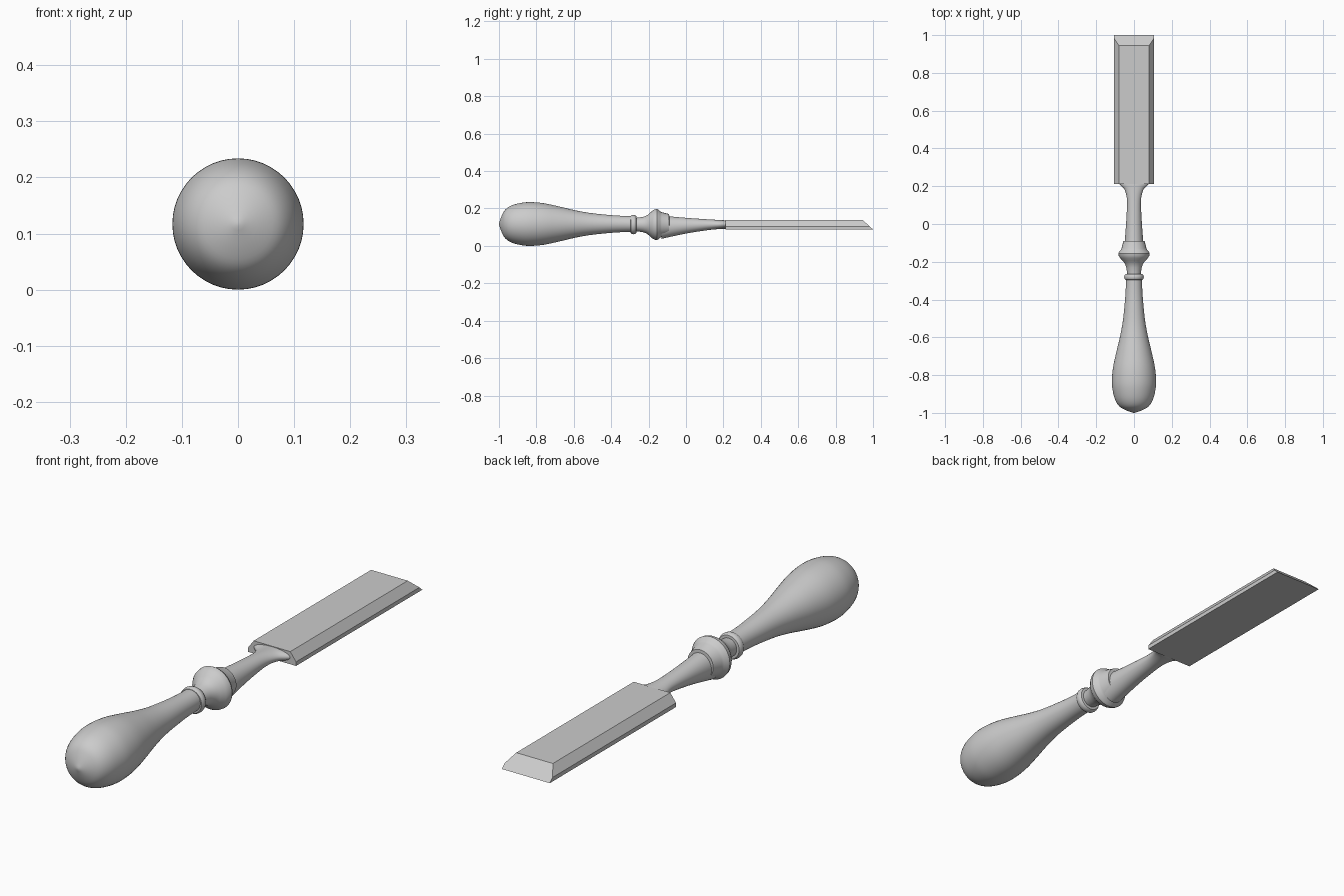
import bpy, math

if "Cube" in bpy.data.objects:
    bpy.data.objects.remove(bpy.data.objects["Cube"])

steel = bpy.data.materials.new("plain grey")
steel.diffuse_color = (0.6, 0.6, 0.6, 1)
steel.use_nodes = True
steel.node_tree.nodes["Principled BSDF"].inputs["Base Color"].default_value = steel.diffuse_color


def make(name, verts, faces, angle=35):
    mesh = bpy.data.meshes.new(name)
    mesh.from_pydata(verts, [], faces)
    mesh.update()
    ob = bpy.data.objects.new(name, mesh)
    bpy.context.collection.objects.link(ob)
    mesh.materials.append(steel)
    bpy.ops.object.select_all(action='DESELECT')
    ob.select_set(True)
    bpy.context.view_layer.objects.active = ob
    bpy.ops.object.mode_set(mode='EDIT')
    bpy.ops.mesh.select_all(action='SELECT')
    bpy.ops.mesh.normals_make_consistent(inside=False)
    bpy.ops.object.mode_set(mode='OBJECT')
    bpy.ops.object.shade_smooth_by_angle(angle=math.radians(angle))
    return ob


def smooth_rows(rows, steps=4):
    # Catmull-Rom interpolation between the given sections
    out = []
    for i in range(len(rows) - 1):
        a, b, c, d = (rows[max(i - 1, 0)], rows[i], rows[i + 1],
                      rows[min(i + 2, len(rows) - 1)])
        for s in range(steps):
            t = s / steps
            out.append(tuple(
                0.5 * (2 * q + (r - p) * t + (2 * p - 5 * q + 4 * r - u) * t * t
                       + (3 * q - p - 3 * r + u) * t ** 3)
                for p, q, r, u in zip(a, b, c, d)))
    return out + [rows[-1]]


def loft(name, rows, n=48, angle=35):
    # elliptical sections along y: (y, half width, top z, bottom z)
    verts, faces = [], []
    for y, w, top, bot in rows:
        for k in range(n):
            a = 2 * math.pi * k / n
            verts.append((w * math.cos(a), y,
                          (top + bot) / 2 + (top - bot) / 2 * math.sin(a)))
    for i in range(len(rows) - 1):
        for k in range(n):
            j = (k + 1) % n
            faces.append((i * n + k, i * n + j, (i + 1) * n + j, (i + 1) * n + k))
    faces.append(tuple(range(n)))
    faces.append(tuple((len(rows) - 1) * n + k for k in range(n)))
    return make(name, verts, faces, angle)


def lathe(name, profile, zc=0.117, angle=35):
    return loft(name, [(y, r, zc + r, zc - r) for y, r in profile], angle=angle)


# Pear-shaped handle
lathe("handle", smooth_rows([
    (-1, 0.004), (-0.985, 0.045), (-0.965, 0.078), (-0.93, 0.1), (-0.88, 0.113),
    (-0.83, 0.117), (-0.76, 0.111), (-0.68, 0.094), (-0.6, 0.075),
    (-0.52, 0.06), (-0.43, 0.05), (-0.35, 0.044), (-0.27, 0.042)]), angle=60)

# Small ring at the end of the handle
lathe("handle_ring", [
    (-0.296, 0.04), (-0.295, 0.047), (-0.288, 0.051), (-0.28, 0.052),
    (-0.272, 0.05), (-0.266, 0.046), (-0.265, 0.035)], zc=0.114)

# Turned ferrule with its raised bead
lathe("ferrule", [
    (-0.275, 0.035), (-0.255, 0.037), (-0.23, 0.041), (-0.21, 0.048),
    (-0.195, 0.06), (-0.18, 0.074), (-0.168, 0.081), (-0.155, 0.083),
    (-0.147, 0.079), (-0.138, 0.07), (-0.13, 0.066), (-0.09, 0.056),
    (-0.089, 0.04)], zc=0.114)

# Neck, tapering and then flaring into the blade
loft("neck", smooth_rows([
    (-0.13, 0.053, 0.164, 0.038), (-0.09, 0.049, 0.158, 0.047),
    (0, 0.042, 0.15, 0.066), (0.1, 0.037, 0.143, 0.082),
    (0.15, 0.04, 0.14, 0.088), (0.185, 0.052, 0.138, 0.09),
    (0.205, 0.072, 0.137, 0.09), (0.215, 0.08, 0.136, 0.091),
    (0.24, 0.08, 0.134, 0.093)]))

# Blade: flat back, chamfered long edges, bevelled cutting end
section = [(-0.105, 0.088), (0.105, 0.088), (0.105, 0.104),
           (0.08, 0.138), (-0.08, 0.138), (-0.105, 0.104)]
bverts = [(x, 0.212, z) for x, z in section]
bverts += [(x, 1 - (z - 0.088) * 1.1, z) for x, z in section]
bfaces = [(k, (k + 1) % 6, (k + 1) % 6 + 6, k + 6) for k in range(6)]
bfaces += [tuple(range(6)), tuple(range(6, 12))]
make("blade", bverts, bfaces, 20)
